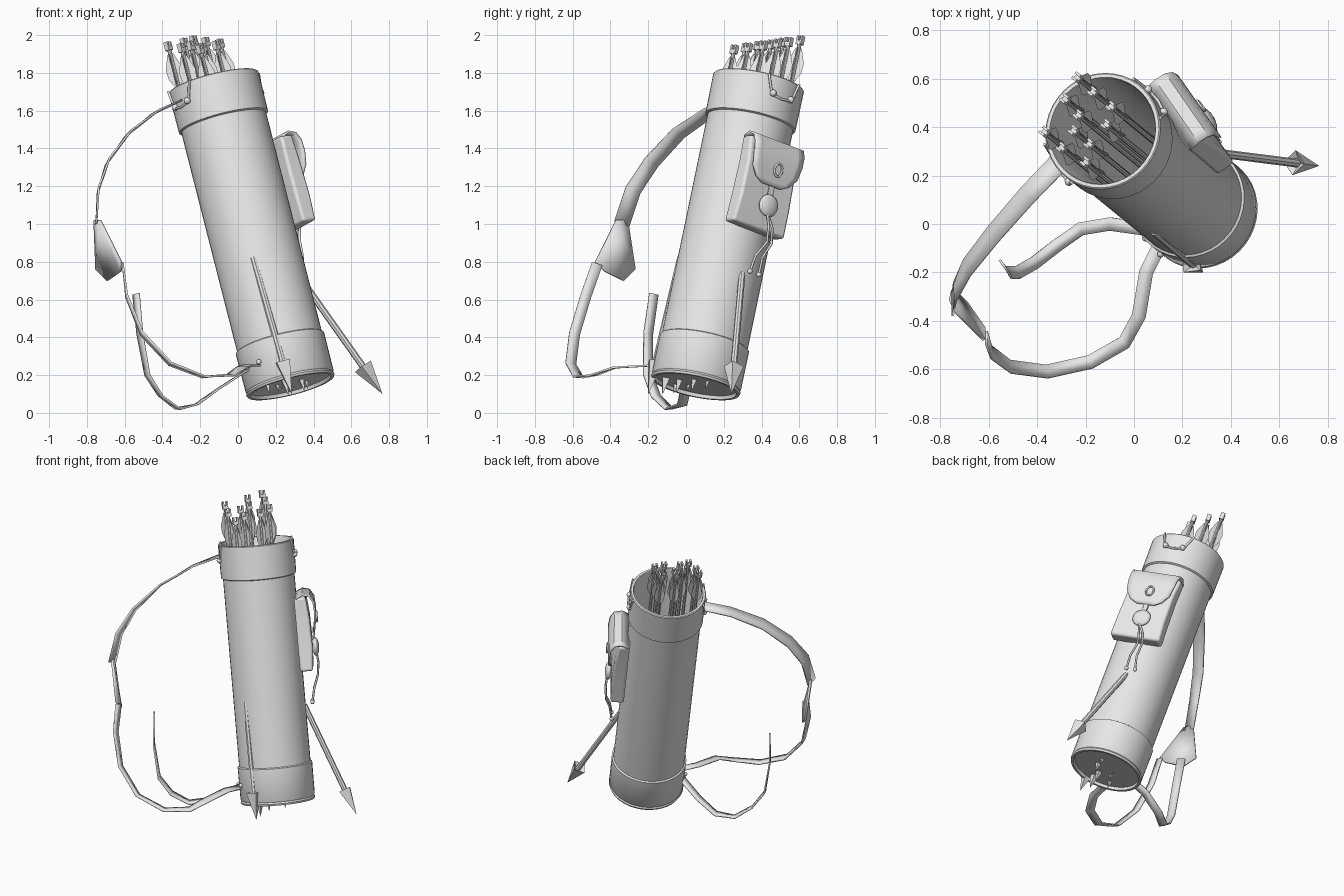
import bpy, bmesh, math
from mathutils import Vector, Matrix

if "Cube" in bpy.data.objects:
    bpy.data.objects.remove(bpy.data.objects["Cube"])

# one plain colour
grey = bpy.data.materials.new("plain_grey")
grey.use_nodes = True
grey.diffuse_color = (0.8, 0.8, 0.8, 1)
grey.node_tree.nodes["Principled BSDF"].inputs["Base Color"].default_value = (0.8, 0.8, 0.8, 1)

# frame of the leaning tube: axis, outward direction of the pouch, tangent
BASE = Vector((0.28, 0.05, 0.14))
AXIS = Vector((-0.41, 0.335, 1.61))
LENGTH = AXIS.length
AXIS.normalize()
OUT = Vector((0.82, 0.57, 0))
OUT = (OUT - AXIS * OUT.dot(AXIS)).normalized()
SIDE = AXIS.cross(OUT)
TUBE = Matrix((OUT, SIDE, AXIS)).transposed().to_4x4()
TUBE.translation = BASE
POUCH = TUBE @ Matrix.Translation((0, -0.01, 1.09))


def on_tube(angle, height, radius=0.25):
    return Vector((radius * math.cos(angle), radius * math.sin(angle), height))


def make(name, bm, matrix=Matrix(), thickness=0, bevel=0, angle=35):
    """Turn a bmesh into a shaded object."""
    bmesh.ops.recalc_face_normals(bm, faces=bm.faces)
    mesh = bpy.data.meshes.new(name)
    bm.to_mesh(mesh)
    bm.free()
    mesh.materials.append(grey)
    ob = bpy.data.objects.new(name, mesh)
    bpy.context.collection.objects.link(ob)
    ob.matrix_world = matrix
    if thickness:
        mod = ob.modifiers.new("thickness", "SOLIDIFY")
        mod.thickness, mod.offset = thickness, 0
    if bevel:
        mod = ob.modifiers.new("bevel", "BEVEL")
        mod.width, mod.segments = bevel, 3
    bpy.ops.object.select_all(action='DESELECT')
    ob.select_set(True)
    bpy.context.view_layer.objects.active = ob
    bpy.ops.object.shade_smooth_by_angle(angle=math.radians(angle))
    return ob


def lathe(bm, profile, sides):
    """Spin (radius, height) pairs around z."""
    verts = [bm.verts.new((r, 0, z)) for r, z in profile]
    edges = [bm.edges.new(pair) for pair in zip(verts, verts[1:])]
    bmesh.ops.spin(bm, geom=verts + edges, cent=(0, 0, 0), axis=(0, 0, 1),
                   angle=math.tau, steps=sides, use_merge=True)
    bmesh.ops.remove_doubles(bm, verts=bm.verts, dist=0.0002)


def box(bm, size, center):
    bmesh.ops.create_cube(bm, size=1, matrix=Matrix.Translation(center) @ Matrix.Diagonal((*size, 1)))


def loft(bm, rows):
    """Skin rows of equal numbers of points."""
    grid = [[bm.verts.new(p) for p in row] for row in rows]
    for a, b in zip(grid, grid[1:]):
        for i in range(len(a) - 1):
            bm.faces.new((a[i], a[i + 1], b[i + 1], b[i]))


def ribbon(name, points, width, hint_start, hint_end):
    """Flat strap along a path, its width leaning from one hint to the other."""
    points = [Vector(p) for p in points]
    rows = []
    for i, p in enumerate(points):
        run = (points[min(i + 1, len(points) - 1)] - points[max(i - 1, 0)]).normalized()
        hint = Vector(hint_start).lerp(Vector(hint_end), i / (len(points) - 1))
        across = (hint - run * hint.dot(run)).normalized() * width / 2
        rows.append((p - across, p + across))
    bm = bmesh.new()
    loft(bm, rows)
    make(name, bm, thickness=0.01)


def cord(name, points, matrix, radius=0.007):
    curve = bpy.data.curves.new(name, 'CURVE')
    curve.dimensions = '3D'
    curve.bevel_depth, curve.bevel_resolution, curve.use_fill_caps = radius, 1, True
    spline = curve.splines.new('POLY')
    spline.points.add(len(points) - 1)
    for target, p in zip(spline.points, points):
        target.co = (*p, 1)
    spline.use_smooth = True
    curve.materials.append(grey)
    ob = bpy.data.objects.new(name, curve)
    bpy.context.collection.objects.link(ob)
    ob.matrix_world = matrix


def knob(name, center, matrix, radius=0.014, flat=1):
    bm = bmesh.new()
    bmesh.ops.create_uvsphere(bm, u_segments=16, v_segments=10, radius=radius)
    make(name, bm, matrix @ Matrix.Translation(center) @ Matrix.Diagonal((flat, 1, 1, 1)))


def arrow(name, tip, direction, length, shaft, fletched):
    """Arrow with its tip at the origin, running up local z."""
    bm = bmesh.new()
    lathe(bm, [(0, 0), (0.052, 0.18), (shaft, 0.155)], 4)
    lathe(bm, [(shaft, 0.14), (shaft, length - 0.04), (0, length - 0.04)], 8)
    if fletched:
        vane = [(0.006, 0.06), (0.018, 0.07), (0.046, 0.15), (0.042, 0.2), (0.006, 0.27)]
        for k in range(4):
            turn = Matrix.Rotation(k * math.pi / 2 + 0.4, 3, 'Z')
            bm.faces.new([bm.verts.new(turn @ Vector((r, 0, length - z))) for r, z in vane])
        box(bm, (0.036, 0.026, 0.022), (0, 0, length - 0.036))
        for side in (-1, 1):
            box(bm, (0.011, 0.026, 0.03), (side * 0.0125, 0, length - 0.015))
    turn = Vector(direction).to_track_quat('Z', 'Y').to_matrix().to_4x4()
    make(name, bm, Matrix.Translation(tip) @ turn)


# hollow tube with its two bands, bottom lip and floor
bm = bmesh.new()
lathe(bm, [(0, 0.018), (0.215, 0.018), (0.22, 0), (0.236, 0), (0.241, 0.012), (0.235, 0.022),
           (0.24, 0.03), (0.241, 0.24), (0.231, 0.246), (0.231, 1.468), (0.243, 1.474),
           (0.245, LENGTH - 0.005), (0.24, LENGTH), (0.226, LENGTH), (0.222, LENGTH - 0.01),
           (0.22, 0.035), (0, 0.035)], 40)
make("quiver_tube", bm, TUBE)

# arrows in the tube
nocks = [(-0.24, 0.61), (-0.29, 0.52), (-0.175, 0.55), (-0.1, 0.49), (-0.235, 0.455), (-0.12, 0.415),
         (-0.375, 0.385), (-0.255, 0.39), (-0.305, 0.32), (-0.19, 0.335), (-0.205, 0.26)]
for i, (x, y) in enumerate(nocks):
    top = Vector((x, y, 1.945 + (y - 0.255) * 0.14))
    arrow(f"arrow_{i + 1}", top - AXIS * 1.95, AXIS, 1.95, 0.011, True)

# arrows piercing the wall
for name, tip, tail in (("side_arrow", (0.765, 0.24, 0.1), (0.29, 0.3, 0.77)),
                        ("front_arrow", (0.285, -0.2, 0.1), (0.07, -0.02, 0.86))):
    run = Vector(tail) - Vector(tip)
    arrow(name, tip, run, run.length, 0.018, False)

# shoulder strap and its two tails
ribbon("upper_strap", [(-0.31, 0.255, 1.65), (-0.44, 0.12, 1.59), (-0.58, -0.04, 1.48), (-0.69, -0.18, 1.33),
                       (-0.74, -0.28, 1.18), (-0.75, -0.34, 1.0)], 0.085, (0, 1, 0), (0, 1, 0))
ribbon("long_lower_strap", [(-0.61, -0.47, 0.79), (-0.59, -0.53, 0.62), (-0.51, -0.59, 0.42), (-0.36, -0.61, 0.26),
                            (-0.18, -0.57, 0.19), (-0.04, -0.49, 0.2), (0.02, -0.38, 0.24),
                            (0.05, -0.2, 0.25), (0.1, -0.1, 0.25)], 0.058, (0, 1, 0), (-1, 0, 0))
ribbon("loose_lower_strap", [(-0.54, -0.17, 0.63), (-0.52, -0.2, 0.42), (-0.48, -0.2, 0.2), (-0.41, -0.16, 0.09),
                             (-0.32, -0.09, 0.022), (-0.22, -0.02, 0.045), (-0.1, 0, 0.13),
                             (0.04, -0.02, 0.22), (0.1, -0.07, 0.25)], 0.055, (-0.5, 0.7, 0), (0, 1, 0))

# plate joining the straps
bm = bmesh.new()
bm.faces.new([bm.verts.new(p) for p in ((-0.76, -0.31, 1.02), (-0.73, -0.37, 1.02), (-0.62, -0.48, 0.8),
                                        (-0.62, -0.43, 0.75), (-0.69, -0.33, 0.7), (-0.75, -0.27, 0.76))])
make("strap_joiner", bm, thickness=0.014)

# pouch body, pinched a little at mid height
bm = bmesh.new()
loft_rows = []
for height, depth, half in ((-0.245, 0.3, 0.172), (-0.1, 0.31, 0.165), (0.1, 0.305, 0.16), (0.235, 0.29, 0.165)):
    loft_rows.append([(r, side * half, height) for r, side in
                      ((0.215, -1), (depth, -1), (depth, 1), (0.215, 1), (0.215, -1))])
loft(bm, loft_rows)
bmesh.ops.remove_doubles(bm, verts=bm.verts, dist=0.0001)
bmesh.ops.holes_fill(bm, edges=bm.edges, sides=4)
make("pouch_body", bm, POUCH, bevel=0.015)

# pouch flap folding over the front
bm = bmesh.new()
loft(bm, [[(r, half * k / 4, z) for k in range(-4, 5)] for r, z, half in
          ((0.225, 0.23, 0.165), (0.27, 0.252, 0.165), (0.315, 0.24, 0.165), (0.338, 0.2, 0.163),
           (0.343, 0.14, 0.16), (0.338, 0.07, 0.148), (0.33, 0.02, 0.11), (0.325, -0.005, 0.06))])
make("pouch_flap", bm, POUCH, thickness=0.012)

# flap fastening: tab, button, ring and hanging cords
bm = bmesh.new()
box(bm, (0.014, 0.032, 0.13), (0.322, 0.01, -0.05))
make("pouch_tab", bm, POUCH, bevel=0.004)
knob("pouch_button", (0.325, 0.012, -0.11), POUCH, 0.06, 0.4)
cord("flap_ring", [(0.35, 0.025 * math.cos(a * math.tau / 12) + 0.01, 0.085 + 0.035 * math.sin(a * math.tau / 12))
                   for a in range(13)], POUCH, 0.006)
for side in (-1, 1):
    path = [(0.33, 0.01, -0.15), (0.335, 0.045 + side * 0.012, -0.22), (0.325, 0.065 + side * 0.015, -0.3),
            (0.295, 0.04 + side * 0.022, -0.38), (0.275, 0.045 + side * 0.03, -0.47)]
    cord("pouch_cord", path, POUCH)
    knob("cord_end", path[-1], POUCH)

# stitched cords and studs on opposite sides of the top band
for middle in (0, math.pi):
    cord("band_cord", [on_tube(middle + a, z) for a, z in
                       ((-0.42, LENGTH), (-0.3, 1.61), (-0.2, 1.585), (0, 1.578),
                        (0.2, 1.585), (0.3, 1.61), (0.42, LENGTH))], TUBE)
    for a in (-0.24, 0.24):
        knob("band_stud", on_tube(middle + a, 1.595), TUBE, 0.018)
for a in (-0.2, 0.2):
    knob("lower_stud", on_tube(math.pi + 0.15 + a, 0.13, 0.243), TUBE)
